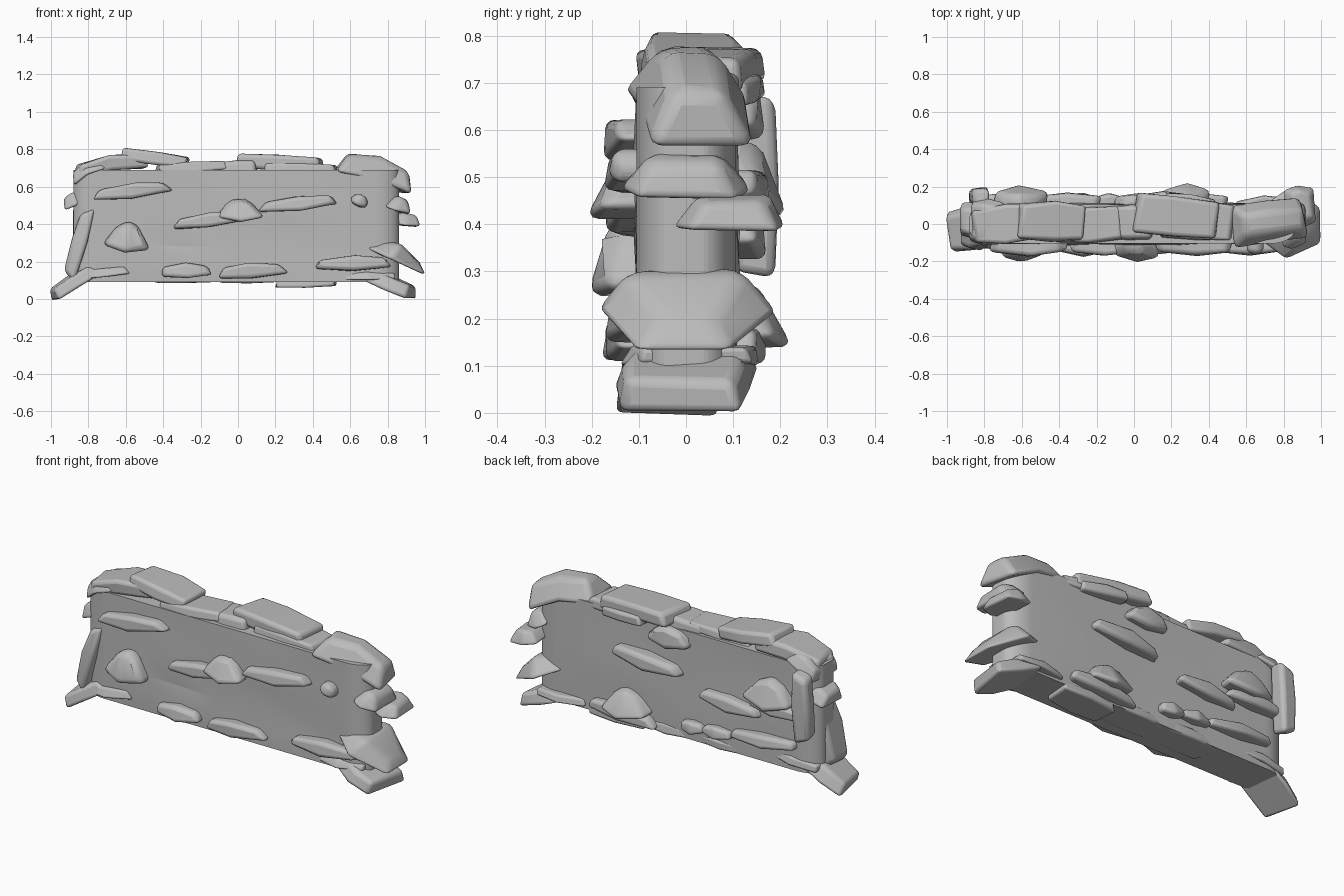
import bpy
import bmesh
import math
import random
from mathutils import Vector, Matrix

random.seed(4)

default_cube = bpy.data.objects.get("Cube")
if default_cube:
    bpy.data.objects.remove(default_cube, do_unlink=True)

# One plain stone colour
stone_grey = bpy.data.materials.new("stone grey")
stone_grey.use_nodes = True
GREY = (0.5, 0.5, 0.5, 1)
stone_grey.diffuse_color = GREY
stone_grey.node_tree.nodes["Principled BSDF"].inputs["Base Color"].default_value = GREY


def make_object(name, bm, smooth_angle):
    """Turn a bmesh into a grey, smooth shaded object."""
    bmesh.ops.recalc_face_normals(bm, faces=bm.faces)
    mesh = bpy.data.meshes.new(name)
    bm.to_mesh(mesh)
    bm.free()
    mesh.materials.append(stone_grey)
    obj = bpy.data.objects.new(name, mesh)
    bpy.context.collection.objects.link(obj)
    bpy.ops.object.select_all(action="DESELECT")
    obj.select_set(True)
    bpy.context.view_layer.objects.active = obj
    bpy.ops.object.shade_smooth_by_angle(angle=math.radians(smooth_angle))
    return obj


def jitter(amount):
    return random.uniform(-amount, amount)


def stone(name, centre, size, tilt=0, turn=0, bend=0, top=0.85, ends=0.75, ridge=1):
    """Worn slab: tilt lifts its +x end, bend raises its middle, top narrows
    the upper face, ridge pinches it along x and ends narrows both tips."""
    bm = bmesh.new()
    bmesh.ops.create_cube(bm, size=1)
    long_edges = [e for e in bm.edges
                  if abs(e.verts[0].co.x - e.verts[1].co.x) > 0.5]
    bmesh.ops.subdivide_edges(bm, edges=long_edges, cuts=1)
    for v in bm.verts:
        middle = abs(v.co.x) < 0.1
        if not middle:
            v.co.y *= ends
            v.co.z *= ends
        if v.co.z > 0:
            v.co.x *= top
            v.co.y *= top * ridge
        v.co += Vector((jitter(0.05), jitter(0.05), jitter(0.06)))
        v.co = Vector(a * b for a, b in zip(v.co, size))
        v.co.z += bend if middle else -bend
    turned = Matrix.Rotation(math.radians(turn), 4, "Z")
    tilted = Matrix.Rotation(math.radians(-tilt), 4, "Y")
    bm.transform(Matrix.Translation(centre) @ turned @ tilted)
    obj = make_object(name, bm, 50)
    bevel = obj.modifiers.new("worn edges", "BEVEL")
    bevel.width = 0.24 * min(size)
    bevel.segments = 3
    bevel.limit_method = "ANGLE"
    bevel.angle_limit = math.radians(25)


# Wall core with long rounded ends and slightly uneven faces
core = bmesh.new()
bmesh.ops.create_cube(core, size=1)
bmesh.ops.scale(core, vec=(1, 0.21, 0.6), verts=core.verts)
uprights = [e for e in core.edges
            if abs(e.verts[0].co.z - e.verts[1].co.z) > 0.5]
bmesh.ops.bevel(core, geom=uprights, offset=0.075, segments=14,
                profile=0.5, affect="EDGES")
bmesh.ops.scale(core, vec=(1.74, 1, 1), verts=core.verts)
bmesh.ops.translate(core, vec=(-0.01, 0, 0.39), verts=core.verts)


def cut_core(point, normal):
    bmesh.ops.bisect_plane(core, geom=core.verts[:] + core.edges[:] + core.faces[:],
                           plane_co=point, plane_no=normal)


for x in (-0.52, -0.3, -0.08, 0.23, 0.52):
    cut_core((x, 0, 0), (1, 0, 0))
for z in (0.21, 0.29, 0.42, 0.53):
    cut_core((0, 0, z), (0, 0, 1))
for v in core.verts:
    if abs(v.co.x) < 0.6 and 0.1 < v.co.z < 0.6:
        v.co.y += jitter(0.012)
        v.co.z += jitter(0.012)
make_object("wall_core", core, 10)

# Stones set in the two long faces: x, z, length, height, tilt, top width
front_stones = [
    ("upper_left", -0.56, 0.58, 0.42, 0.08, 7, 0.85),
    ("centre_shelf", -0.16, 0.42, 0.38, 0.08, 7, 0.85),
    ("centre_peak", 0.01, 0.475, 0.27, 0.14, 0, 0.4),
    ("upper_right", 0.32, 0.51, 0.42, 0.08, 6, 0.85),
    ("left_lump", -0.59, 0.33, 0.26, 0.17, -8, 0.5),
    ("lower_left", -0.28, 0.15, 0.27, 0.08, 2, 0.85),
    ("lower_middle", 0.07, 0.15, 0.37, 0.08, 4, 0.85),
    ("lower_right", 0.61, 0.19, 0.41, 0.08, 2, 0.85),
    ("pebble", 0.65, 0.525, 0.1, 0.07, -25, 0.8),
]
back_stones = [
    ("middle", 0.15, 0.47, 0.43, 0.09, 4, 0.85),
    ("under_cap", 0.02, 0.64, 0.28, 0.12, 0, 0.6),
    ("right_peak", 0.28, 0.21, 0.29, 0.14, 0, 0.45),
    ("right_base", 0.3, 0.14, 0.4, 0.08, 3, 0.85),
    ("small_pebble", -0.13, 0.18, 0.15, 0.07, -5, 0.8),
    ("pebble", -0.28, 0.19, 0.2, 0.06, 0, 0.8),
    ("lower_left", -0.57, 0.22, 0.42, 0.07, -4, 0.85),
    ("left_shelf", -0.36, 0.37, 0.38, 0.08, 5, 0.85),
    ("left_peak", -0.61, 0.5, 0.3, 0.16, 0, 0.45),
    ("left_base", -0.65, 0.42, 0.36, 0.08, 0, 0.85),
]
for side, stones, y in (("front", front_stones, -0.11), ("back", back_stones, 0.11)):
    for name, x, z, length, height, tilt, top in stones:
        depth = 0.22 if top < 0.6 else 0.13
        stone(f"{side}_stone_{name}", (x, y, z), (length, depth, height),
              tilt=tilt, top=top, ends=0.62)

# Coping stones along the top
coping = [
    ("far_left", (-0.68, 0, 0.718), (0.38, 0.21, 0.08), 8, 4, 0.01),
    ("left", (-0.44, 0.01, 0.75), (0.37, 0.22, 0.07), -8, -2, 0),
    ("left_middle", (-0.25, 0, 0.706), (0.36, 0.2, 0.055), 3, 3, 0),
    ("centre", (-0.03, 0.01, 0.7), (0.26, 0.2, 0.08), 4, 0, 0),
    ("right_middle", (0.22, 0.04, 0.73), (0.45, 0.23, 0.085), -3, -6, 0),
    ("right", (0.34, 0.02, 0.695), (0.42, 0.22, 0.06), -2, -4, 0),
    ("back_edge", (0.3, 0.09, 0.685), (0.28, 0.14, 0.06), -4, -8, 0),
]
for name, centre, size, tilt, turn, bend in coping:
    stone(f"coping_{name}", centre, size, tilt, turn, bend, top=0.93, ends=0.88)

# Large stones wrapping the right end
stone("right_cap", (0.74, 0.01, 0.685), (0.41, 0.25, 0.12), -17, 6, 0.016, 0.8, 0.95, 0.55)
stone("right_upper_shelf", (0.86, 0, 0.505), (0.15, 0.28, 0.08), -18, 0, 0, 0.6, 0.8)
stone("right_back_shelf", (0.89, 0.095, 0.425), (0.17, 0.25, 0.07), -8, 6, 0, 0.6, 0.8)
stone("right_corner", (0.835, 0, 0.245), (0.4, 0.4, 0.1), -24, 0, 0.012, 0.75, 0.5, 0.8)
stone("right_foot", (0.82, 0, 0.08), (0.26, 0.29, 0.08), -22, -8, 0, 0.8, 0.9)
stone("right_foot_slab", (0.69, 0.01, 0.122), (0.3, 0.28, 0.04), 0, 0, 0, 0.9, 0.85)

# Large stones wrapping the left end
stone("left_cap", (-0.8, 0.01, 0.69), (0.2, 0.25, 0.07), 28, -5, 0.01, 0.8, 0.9)
stone("left_upper_shelf", (-0.88, 0.02, 0.53), (0.13, 0.22, 0.07), 25, 0, 0, 0.6, 0.85)
stone("left_leaning_slab", (-0.85, -0.05, 0.3), (0.39, 0.18, 0.09), 74, 0, 0, 0.85, 0.8)
stone("left_back_slab", (-0.83, 0.145, 0.48), (0.39, 0.1, 0.1), 86, 0, 0, 0.85, 0.9)
stone("left_foot", (-0.88, -0.03, 0.092), (0.28, 0.25, 0.07), 32, 8, 0, 0.8, 0.9)
stone("left_foot_slab", (-0.73, -0.01, 0.14), (0.3, 0.26, 0.045), 6, 0, 0, 0.9, 0.85)

# Flat stones showing under the wall
for name, x, z in (("right", 0.36, 0.085), ("middle", 0.06, 0.11), ("left", -0.28, 0.11)):
    stone(f"underside_stone_{name}", (x, 0.03, z), (0.32, 0.17, 0.05),
          tilt=1, top=0.95, ends=0.85)
